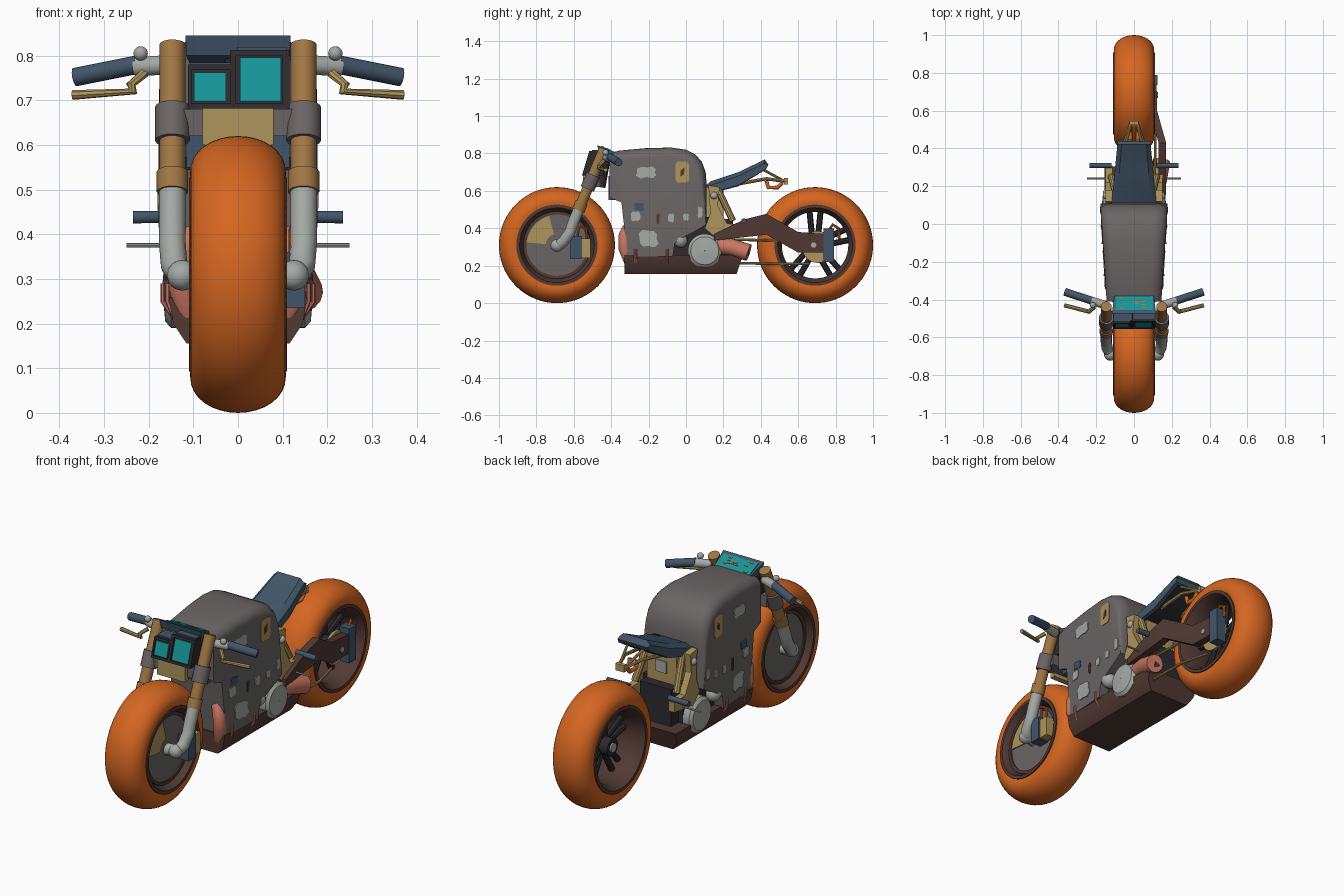
import bpy, bmesh, math, random
from mathutils import Vector

if "Cube" in bpy.data.objects:
    bpy.data.objects.remove(bpy.data.objects["Cube"])

random.seed(4)

def material(name, r, g, b):
    m = bpy.data.materials.new(name)
    m.diffuse_color = [(c / 255) ** 2.2 for c in (r, g, b)] + [1]
    m.use_nodes = True
    m.node_tree.nodes["Principled BSDF"].inputs["Base Color"].default_value = m.diffuse_color
    return m

ORANGE = material("orange", 212, 102, 38)
BROWN = material("dark brown", 82, 60, 54)
GREY = material("warm grey", 107, 101, 101)
SILVER = material("light grey", 163, 168, 163)
BEIGE = material("beige", 172, 148, 92)
BRONZE = material("bronze", 158, 118, 70)
BLUE = material("slate blue", 67, 86, 104)
TEAL = material("teal", 28, 148, 150)
PINK = material("salmon", 200, 118, 98)
BLACK = material("charcoal", 48, 46, 49)

def finish(name, mesh, mat):
    mesh.materials.clear()
    mesh.materials.append(mat)
    ob = bpy.data.objects.new(name, mesh)
    bpy.context.collection.objects.link(ob)
    return ob

def loft(name, rings, mat, closed=False):
    """Bridge equal rings of points, capping the ends unless closed."""
    bm = bmesh.new()
    vs = [[bm.verts.new(p) for p in ring] for ring in rings]
    n = len(rings[0])
    for i in range(len(vs) if closed else len(vs) - 1):
        a, b = vs[i], vs[(i + 1) % len(vs)]
        for j in range(n):
            bm.faces.new((a[j], a[(j + 1) % n], b[(j + 1) % n], b[j]))
    if not closed:
        bm.faces.new(vs[0])
        bm.faces.new(vs[-1])
    bmesh.ops.recalc_face_normals(bm, faces=bm.faces)
    me = bpy.data.meshes.new(name)
    bm.to_mesh(me)
    bm.free()
    return finish(name, me, mat)

def prism(name, prof, x0, x1, mat):
    """Side profile (y, z) extruded in x; x0 and x1 may depend on y."""
    f = lambda x, y: x(y) if callable(x) else x
    return loft(name, [[(f(x, y), y, z) for y, z in prof] for x in (x0, x1)], mat)

def box(name, x0, x1, y0, y1, z0, z1, mat):
    return prism(name, [(y0, z0), (y1, z0), (y1, z1), (y0, z1)], x0, x1, mat)

def lathe(name, prof, y, z, mat, n=48):
    """Closed (x, r) section spun about an axle along x."""
    rings = []
    for i in range(n):
        a = 2 * math.pi * i / n
        rings.append([(x, y + r * math.cos(a), z + r * math.sin(a)) for x, r in prof])
    return loft(name, rings, mat, True)

def disc(name, x0, x1, r, y, z, mat, n=32):
    return prism(name, [(y + r * math.cos(2 * math.pi * i / n), z + r * math.sin(2 * math.pi * i / n))
                        for i in range(n)], x0, x1, mat)

def tube(name, pts, r, mat, res=5):
    cu = bpy.data.curves.new(name, 'CURVE')
    cu.dimensions = '3D'
    cu.bevel_depth, cu.bevel_resolution, cu.use_fill_caps = r, res, True
    sp = cu.splines.new('POLY')
    sp.points.add(len(pts) - 1)
    for p, c in zip(sp.points, pts):
        p.co = (*c, 1)
    tmp = bpy.data.objects.new("tmp", cu)
    me = bpy.data.meshes.new_from_object(tmp)
    bpy.data.objects.remove(tmp)
    return finish(name, me, mat)

def ball(name, c, r, mat):
    bm = bmesh.new()
    bmesh.ops.create_uvsphere(bm, u_segments=20, v_segments=12, radius=r)
    bmesh.ops.translate(bm, verts=bm.verts, vec=Vector(c))
    me = bpy.data.meshes.new(name)
    bm.to_mesh(me)
    bm.free()
    return finish(name, me, mat)

# Wheels: fat tyre, rim rings and hub
arc = [math.pi * i / 16 for i in range(17)]
tyre = [(0.107 * math.cos(a), 0.23 + 0.08 * math.sin(a) ** 0.95) for a in arc] + [(-0.1, 0.2), (0.1, 0.2)]
for tag, y in (("front", -0.69), ("rear", 0.69)):
    lathe(tag + "_tyre", tyre, y, 0.31, ORANGE, 72)
    lathe(tag + "_rim", [(-0.11, 0.217), (0.11, 0.217), (0.11, 0.2), (0.07, 0.178),
                         (-0.07, 0.178), (-0.11, 0.2)], y, 0.31, BROWN)
disc("front_wheel_cover", -0.075, 0.075, 0.18, -0.69, 0.31, GREY, 48)
for s in (1, -1):
    lathe("front_cover_ring", [(s * 0.074, 0.18), (s * 0.082, 0.18), (s * 0.082, 0.164), (s * 0.074, 0.164)],
          -0.69, 0.31, BROWN)
disc("rear_hub", -0.06, 0.07, 0.045, 0.69, 0.31, BLACK)
disc("rear_hub_cap", -0.068, -0.05, 0.024, 0.69, 0.31, SILVER, 20)
sector = [(-0.69 + r * math.cos(a), 0.31 + r * math.sin(a))
          for r, t in ((0.162, range(6)), (0.06, range(5, -1, -1)))
          for a in [math.radians(105 + 14 * i) for i in t]]
prism("cover_patch", sector, 0.074, 0.081, BEIGE)
for i in range(5):
    a = math.radians(90 + 72 * i)
    for d in (-0.16, 0.16):
        tube("rear_spoke", [(0, 0.69 + 0.03 * math.cos(a + 3 * d), 0.31 + 0.03 * math.sin(a + 3 * d)),
                            (0, 0.69 + 0.19 * math.cos(a + d), 0.31 + 0.19 * math.sin(a + d))], 0.016, BLACK, 2)

# Tank and side shell, rounded toward the top edge
shell = [(-0.41, 0.80), (-0.36, 0.815), (-0.22, 0.828), (-0.08, 0.832), (0.0, 0.82), (0.05, 0.795), (0.085, 0.755),
         (0.105, 0.70), (0.11, 0.64), (0.11, 0.42), (0.06, 0.39), (0.0, 0.36), (-0.06, 0.32), (-0.07, 0.25),
         (-0.32, 0.25), (-0.325, 0.36), (-0.345, 0.545), (-0.41, 0.575)]
side = lambda y: 0.178 - 0.0635 * (0.11 - y)
rings = []
for s, order in ((-1, range(6, -1, -1)), (1, range(7))):
    for i in order:
        a = math.pi / 2 * i / 6
        k = 1 - 0.14 * (1 - math.cos(a))
        ring = []
        for y, z in shell:
            w = side(y) - 0.065 * (1 - math.sin(a))
            up = max(0, min(1, (z - 0.4) / 0.3))
            kk = 1 + (k - 1) * up
            ring.append((s * w, -0.13 + (y + 0.13) * (kk if y > -0.3 else 1), 0.45 + (z - 0.45) * kk))
        rings.append(ring)
loft("tank_shell", rings, GREY)

# Worn patches on both shell sides
patches = [(-0.21, 0.70, 0.055, 0.033, SILVER), (-0.20, 0.345, 0.052, 0.045, SILVER),
           (-0.27, 0.465, 0.028, 0.026, SILVER), (-0.08, 0.455, 0.017, 0.024, SILVER),
           (0.0, 0.46, 0.016, 0.02, SILVER), (0.075, 0.485, 0.014, 0.03, SILVER),
           (-0.25, 0.515, 0.027, 0.022, BLUE), (-0.15, 0.45, 0.009, 0.03, BROWN)]
for s in (1, -1):
    x0, x1 = lambda y: s * (side(y) - 0.003), lambda y: s * (side(y) + 0.004)
    for y, z, a, b, m in patches:
        prof = []
        for i in range(12):
            t, j = math.tau * i / 12, random.uniform(1.0, 1.25) if i % 3 else random.uniform(0.75, 0.95)
            prof.append((y + a * j * math.cos(t), z + b * j * math.sin(t)))
        prism("shell_patch", prof, x0, x1, m)
    label = [(-0.02 + 0.036 * a, 0.70 + 0.056 * b) for a, b in
             ((-1, -0.75), (-0.7, -1), (0.7, -1), (1, -0.75), (1, 0.75), (0.7, 1), (-0.7, 1), (-1, 0.75))]
    prism("shell_label", label, x0, x1, BEIGE)
    prism("label_mark", [(-0.03, 0.675), (-0.01, 0.69), (-0.008, 0.725), (-0.028, 0.71)],
          x0, lambda y: s * (side(y) + 0.006), BROWN)

# Belly pan with narrower floor
pan = []
for y0, y1, z, w in ((-0.33, 0.27, 0.155, 0.115), (-0.33, 0.285, 0.2, 0.145), (-0.33, 0.305, 0.258, 0.155)):
    pan.append([(-w, y0, z), (w, y0, z), (w, y1, z), (-w, y1, z)])
loft("belly_pan", pan, BROWN)

# Engine, covers and exhaust
box("engine_block", -0.115, 0.115, -0.3, 0.19, 0.24, 0.46, BLACK)
box("under_seat_box", -0.085, 0.085, 0.08, 0.2, 0.44, 0.63, BEIGE)
box("battery_box", -0.09, 0.09, 0.18, 0.25, 0.24, 0.45, BLACK)
box("relay_plate", -0.03, 0.03, 0.195, 0.206, 0.5, 0.56, SILVER)
tube("tail_exhaust", [(0.11, 0.16, 0.31), (0.13, 0.24, 0.30), (0.145, 0.335, 0.27)], 0.046, PINK)
disc("exhaust_mouth", 0.1, 0.1455, 0.03, 0.31, 0.275, BROWN, 20)
for s in (1, -1):
    lathe("engine_cover", [(s * 0.1, 0.001), (s * 0.1, 0.09), (s * 0.15, 0.09), (s * 0.163, 0.075), (s * 0.17, 0.001)],
          0.1, 0.28, SILVER, 36)
    ball("engine_knob", (s * 0.135, -0.03, 0.335), 0.038, SILVER)
    tube("header_pipe", [(s * 0.1, -0.31, 0.4), (s * 0.122, -0.33, 0.36), (s * 0.125, -0.33, 0.29), (s * 0.11, -0.3, 0.22)],
         0.031, PINK)
    for y in (-0.27, -0.1):
        tube("pan_strap", [(s * (side(y) + 0.002), y, 0.29), (s * (side(y) + 0.002), y, 0.25), (s * 0.14, y, 0.21)],
             0.007, PINK, 2)

    # Rear frame plates and foot controls
    frame = [(0.12, 0.63), (0.18, 0.62), (0.17, 0.52), (0.22, 0.425), (0.31, 0.42), (0.31, 0.37), (0.16, 0.35), (0.10, 0.40),
             (0.13, 0.48)]
    prism("frame_plate", frame, s * 0.115, s * 0.15, BEIGE)
    tube("frame_brace", [(s * 0.1, 0.17, 0.61), (s * 0.12, 0.25, 0.44)], 0.018, BEIGE, 3)
    ball("frame_bolt", (s * 0.145, 0.15, 0.575), 0.02, SILVER)
    tube("foot_peg", [(s * 0.12, 0.31, 0.44), (s * 0.235, 0.31, 0.438)], 0.014, BLUE)
    tube("shift_bar", [(s * 0.11, 0.24, 0.375), (s * 0.25, 0.24, 0.375)], 0.005, SILVER, 2)
    # Tail struts
    tube("tail_strut", [(s * 0.07, 0.24, 0.63), (s * 0.05, 0.43, 0.665), (s * 0.015, 0.54, 0.65)], 0.009, BEIGE, 2)
    tube("tail_stay", [(s * 0.05, 0.40, 0.72), (s * 0.015, 0.53, 0.65)], 0.007, BEIGE, 2)
    tube("tail_lamp", [(s * 0.02, 0.43, 0.655), (s * 0.02, 0.44, 0.618), (s * 0.02, 0.49, 0.618), (s * 0.02, 0.515, 0.645)],
         0.011, ORANGE)
box("tail_end", -0.025, 0.025, 0.525, 0.545, 0.635, 0.67, BEIGE)

# Seat with dropped sides and a dark underside
seat = [(0.10, 0.625), (0.16, 0.597), (0.28, 0.63), (0.43, 0.718), (0.44, 0.74), (0.42, 0.768), (0.40, 0.758),
        (0.28, 0.70), (0.13, 0.65)]
hw = lambda y: 0.12 - 0.1 * (y - 0.1)
rings = []
for t, d in ((-1, 0.02), (-0.75, 0), (0.75, 0), (1, 0.02)):
    rings.append([(t * hw(y), y, z - (d if i > 4 else 0)) for i, (y, z) in enumerate(seat)])
loft("seat", rings, BLUE)
hw2 = lambda y: hw(y) - 0.02
prism("seat_base", [(0.16, 0.593), (0.28, 0.625), (0.42, 0.71), (0.42, 0.73), (0.16, 0.61)], lambda y: -hw2(y), hw2, BLACK)

# Single-sided swingarm, sprocket, chain and rear brake
arm = []
for y, zt, zb, x in ((0.15, 0.37, 0.335, 0.15), (0.31, 0.447, 0.352, 0.15), (0.43, 0.477, 0.366, 0.15),
                     (0.6, 0.38, 0.27, 0.102), (0.735, 0.37, 0.27, 0.1)):
    arm.append([(x - 0.02, y, zb), (x + 0.02, y, zb), (x + 0.02, y, zt), (x - 0.02, y, zt)])
loft("swingarm", arm, BROWN)
disc("axle_nut", 0.11, 0.126, 0.016, 0.682, 0.31, SILVER, 6)
disc("sprocket", 0.06, 0.075, 0.085, 0.705, 0.3, BEIGE)
for z0, z1 in ((0.215, 0.21), (0.34, 0.335)):
    tube("chain", [(0.11, 0.2, z0), (0.113, 0.5, z1), (0.075, 0.66, z1)], 0.007, BEIGE, 2)
box("rear_caliper", 0.07, 0.125, 0.735, 0.79, 0.22, 0.4, BLUE)
tube("rear_hose", [(0.1, 0.765, 0.39), (0.1, 0.785, 0.42), (0.1, 0.815, 0.40), (0.1, 0.82, 0.34)], 0.008, ORANGE, 2)

# Front brake
box("front_caliper", 0.09, 0.15, -0.62, -0.56, 0.235, 0.36, BLUE)
box("front_brake_pad", 0.09, 0.14, -0.56, -0.51, 0.24, 0.345, BEIGE)
tube("front_hose", [(0.12, -0.58, 0.36), (0.12, -0.57, 0.41), (0.12, -0.535, 0.40), (0.12, -0.53, 0.34)], 0.007, ORANGE, 2)

# Front fork and bars, mirrored
ky = lambda z: -0.515 + (z - 0.64) * 0.42
for s in (1, -1):
    f = lambda z: (s * 0.147, ky(z), z)
    tube("fork_lower", [f(0.5), f(0.43), (s * 0.147, -0.62, 0.38), (s * 0.143, -0.655, 0.33), (s * 0.13, -0.68, 0.31),
                        (s * 0.07, -0.69, 0.305)], 0.03, SILVER)
    ball("fork_foot", (s * 0.125, -0.69, 0.308), 0.034, SILVER)
    tube("fork_collar", [f(0.495), f(0.54)], 0.035, BRONZE)
    tube("fork_tube", [f(0.52), f(0.825)], 0.029, BRONZE)
    tube("fork_clamp", [f(0.61), f(0.685)], 0.039, GREY)
    tube("bar_mount", [(s * 0.15, -0.43, 0.78), (s * 0.23, -0.405, 0.775)], 0.022, SILVER)
    ball("reservoir", (s * 0.218, -0.43, 0.805), 0.016, SILVER)
    tube("grip", [(s * 0.225, -0.405, 0.78), (s * 0.365, -0.36, 0.752)], 0.021, BLUE)
    tube("lever", [(s * 0.21, -0.44, 0.76), (s * 0.24, -0.465, 0.735), (s * 0.235, -0.465, 0.72), (s * 0.37, -0.43, 0.712)],
         0.011, BEIGE, 2)
box("fork_crown", -0.14, 0.14, -0.53, -0.46, 0.62, 0.68, GREY)
box("crown_plate", -0.08, 0.08, -0.55, -0.52, 0.6, 0.685, BEIGE)
box("radiator", -0.115, 0.115, -0.415, -0.38, 0.55, 0.68, BLUE)
tube("steering_stem", [(0, -0.46, 0.62), (0, -0.43, 0.79)], 0.03, BLACK)

# Twin headlight box with slanted lenses
fy = lambda z: -0.545 + (z - 0.69) * 0.3
for x0, x1, z1 in ((-0.112, -0.008, 0.778), (-0.008, 0.115, 0.812)):
    prism("headlight_box", [(fy(0.682), 0.682), (-0.44, 0.682), (-0.44, z1), (fy(z1), z1)], x0, x1, BLACK)
    box("headlight_lid", x0 + 0.006, x1 - 0.006, fy(z1) + 0.006, -0.445, z1, z1 + 0.007, BLUE)
    a, b = 0.697, z1 - 0.016
    prism("headlight_lens", [(fy(a) - 0.006, a), (fy(b) - 0.006, b), (fy(b), b), (fy(a), a)], x0 + 0.013, x1 - 0.019, TEAL)
# Raised bezel bars round the lenses
for x0, x1, z0, z1 in ((-0.112, 0.115, 0.682, 0.693), (-0.112, -0.104, 0.69, 0.778), (-0.018, -0.004, 0.69, 0.812),
                       (0.1, 0.115, 0.69, 0.812), (-0.112, -0.01, 0.768, 0.78), (-0.01, 0.115, 0.8, 0.813)):
    prism("headlight_bezel", [(fy(z0) - 0.009, z0), (fy(z1) - 0.009, z1), (fy(z1), z1), (fy(z0), z0)], x0, x1, BLACK)

# Tilted dashboard with display
dz = lambda y: 0.79 - 0.44 * (y + 0.35)
dw = lambda y: 0.1 - 0.14 * (y + 0.35)
prism("dashboard", [(-0.475, 0.845), (-0.345, 0.788), (-0.345, 0.765), (-0.465, 0.80)], lambda y: -dw(y), dw, BLUE)
def display(name, y0, y1, x0, x1, h, mat):
    prism(name, [(y0, dz(y0)), (y1, dz(y1)), (y1, dz(y1) + h), (y0, dz(y0) + h)], x0, x1, mat)
display("dash_screen", -0.455, -0.356, -0.098, 0.1, 0.005, TEAL)
for i in range(10):
    x, y = random.uniform(-0.08, 0.07), random.uniform(-0.45, -0.38)
    display("screen_mark", y, y + 0.005, x, x + 0.02, 0.007, ORANGE)

# Smooth curved parts, keep hard edges
bpy.ops.object.select_all(action='SELECT')
bpy.context.view_layer.objects.active = bpy.context.selected_objects[0]
bpy.ops.object.shade_smooth_by_angle(angle=math.radians(32))
